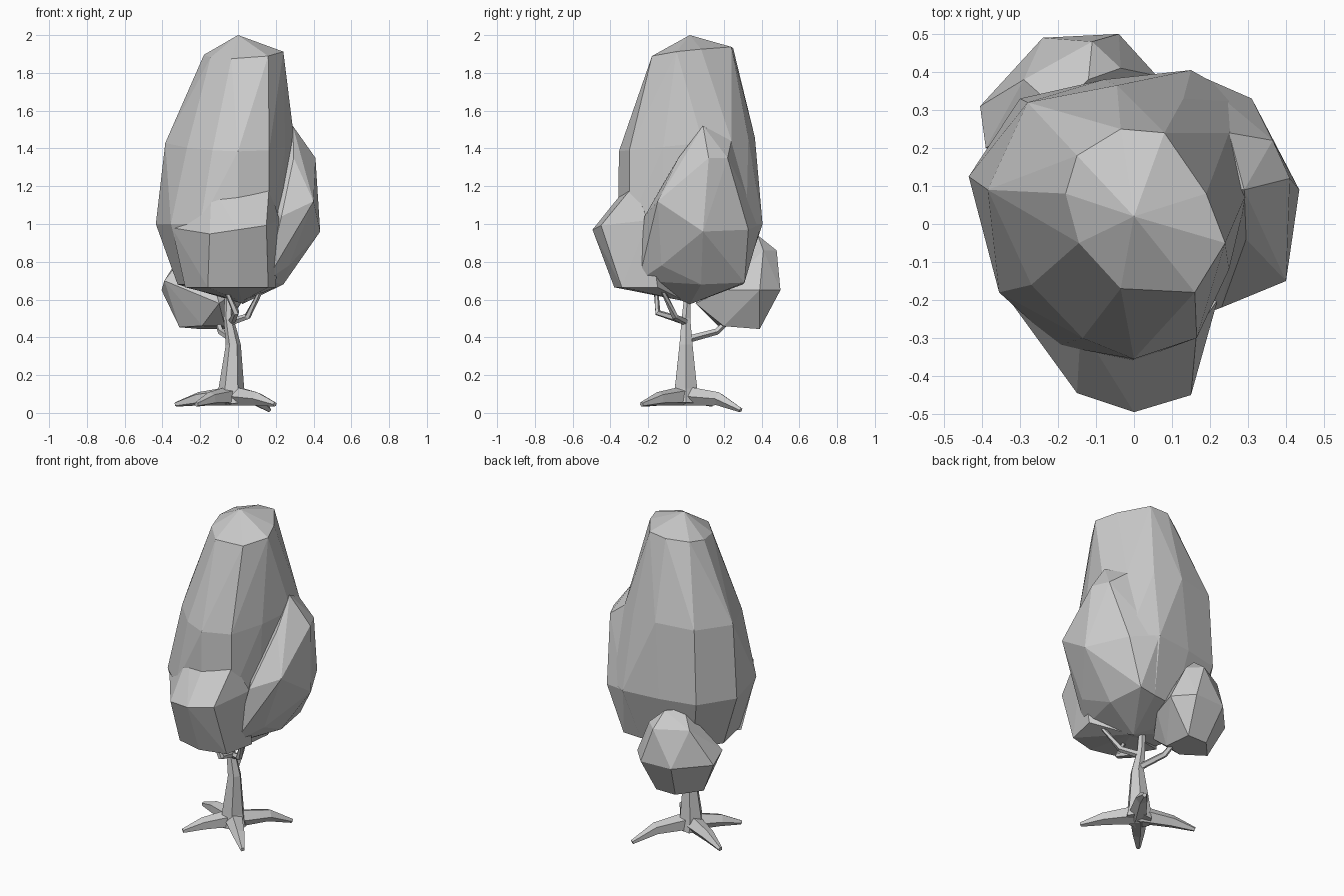
import bpy, bmesh
from mathutils import Vector
from math import cos, sin, tau

cube = bpy.data.objects.get("Cube")
if cube:
    bpy.data.objects.remove(cube, do_unlink=True)

grey = bpy.data.materials.new("plain_grey")
grey.use_nodes = True
grey.diffuse_color = (0.6, 0.6, 0.6, 1)
grey.node_tree.nodes["Principled BSDF"].inputs["Base Color"].default_value = grey.diffuse_color


def finish(name, bm):
    """Turn a bmesh into a flat-shaded object."""
    bmesh.ops.recalc_face_normals(bm, faces=bm.faces)
    mesh = bpy.data.meshes.new(name)
    bm.to_mesh(mesh)
    bm.free()
    mesh.materials.append(grey)
    obj = bpy.data.objects.new(name, mesh)
    bpy.context.collection.objects.link(obj)
    return obj


def level(z, section, slope_x=0.0, slope_y=0.0):
    """Place a flat cross-section at a height, tilted along x and y."""
    return [(x, y, z + slope_x * x + slope_y * y) for x, y in section]


def foliage(name, points):
    """Faceted leaf mass wrapped around its corner points."""
    bm = bmesh.new()
    for p in points:
        bm.verts.new(p)
    result = bmesh.ops.convex_hull(bm, input=bm.verts)
    loose = {v for v in result["geom_interior"] + result["geom_unused"]
             if isinstance(v, bmesh.types.BMVert)}
    bmesh.ops.delete(bm, geom=list(loose), context="VERTS")
    bmesh.ops.dissolve_limit(bm, angle_limit=0.06, verts=bm.verts, edges=bm.edges)
    return finish(name, bm)


def limb(name, path, radii, sides=6):
    """Tapered tube swept along a few points."""
    bm = bmesh.new()
    path = [Vector(p) for p in path]
    rings = []
    for i, (p, r) in enumerate(zip(path, radii)):
        along = (path[min(i + 1, len(path) - 1)] - path[max(i - 1, 0)]).normalized()
        ref = Vector((0, 0, 1)) if abs(along.z) < 0.8 else Vector((0, 1, 0))
        u = along.cross(ref).normalized()
        v = along.cross(u)
        rings.append([bm.verts.new(p + r * (u * cos(tau * k / sides) + v * sin(tau * k / sides)))
                      for k in range(sides)])
    for a, b in zip(rings, rings[1:]):
        for k in range(sides):
            n = (k + 1) % sides
            bm.faces.new((a[k], a[n], b[n], b[k]))
    bm.faces.new(rings[0])
    bm.faces.new(rings[-1])
    return finish(name, bm)


# Main crown: narrow shoulder, long flank, wide belly, tucked underside
shoulder = [(.08, .24), (-.035, .25), (-.15, .18), (-.18, .08), (-.145, -.05),
            (-.035, -.17), (.16, -.18), (.24, -.05), (.19, .08)]
flank = [(.13, .33), (-.045, .365), (-.28, .32), (-.385, .09), (-.27, -.16),
         (-.135, -.3), (0, -.355), (.165, -.3), (.25, -.12), (.3, .09), (.25, .24)]
belly = [(.15, .405), (-.08, .38), (-.3, .33), (-.435, .125), (-.355, -.18),
         (-.2, -.32), (0, -.36), (.165, -.3), (.23, -.12), (.28, .1), (.3, .32)]
underside = [(.1, .3), (-.06, .28), (-.22, .24), (-.32, .09), (-.27, -.14),
             (-.15, -.24), (0, -.27), (.12, -.22), (.13, 0), (.12, .2)]
foliage("main_crown",
        [(0, .02, 2), (.02, .02, .58)]
        + level(1.9, shoulder, slope_x=.08, slope_y=.13)
        + level(1.42, flank, slope_y=.1)
        + level(1.0, belly)
        + level(.68, underside))

# Front leaf mass
foliage("front_foliage",
        [(.02, 0, .59), (-.35, -.17, .98), (.22, -.2, 1.02)]
        + level(1.2, [(-.14, -.27), (0, -.31), (.165, -.28)])
        + level(.97, [(-.15, -.445), (0, -.495), (.15, -.45)], slope_x=.15)
        + level(.665, [(-.28, -.14), (-.16, -.34), (0, -.38), (.16, -.34), (.2, -.15)]))

# Left leaf mass, running down under the crown
foliage("left_foliage",
        [(.29, .09, 1.52), (.25, .24, 1.44), (.02, .02, .575), (.1, .1, 1.3),
         (.4, -.15, 1.12), (.435, .09, .96), (.31, .33, .97), (.15, .4, 1.0),
         (.23, -.22, 1.04), (.15, -.25, .7), (.1, .3, .68)]
        + level(1.35, [(.295, -.04), (.41, .12), (.365, .22)])
        + [(.27, -.13, .78), (.24, .08, .68), (.21, .31, .69)])

# Low back leaf mass
foliage("back_foliage",
        [(-.12, .38, .94), (-.2, .3, .94), (-.34, .25, .77), (-.39, .2, .7),
         (-.1, .05, .58)]
        + level(.86, [(-.11, .48), (-.29, .38), (-.035, .41)])
        + level(.65, [(-.405, .31), (-.24, .49), (-.04, .5), (.06, .39), (0, .2)])
        + level(.475, [(-.31, .27), (-.2, .39), (-.07, .39), (-.07, .2), (-.19, .17)],
                slope_y=-.08))

# Trunk
limb("trunk",
     [(-.03, 0, .05), (-.035, 0, .13), (-.025, 0, .36), (-.05, 0, .5), (-.05, .01, .64)],
     [.08, .068, .04, .026, .02])

# Roots spreading from the trunk foot
feet = {"front_right": (-.22, -.225, .045), "front_left": (.195, -.235, .045),
        "back_left": (.165, .29, .015), "back_right": (-.33, .135, .045)}
for side, tip in feet.items():
    foot, end = Vector((-.03, 0, .09)), Vector(tip)
    middle = foot.lerp(end, .6)
    middle.z = .075
    limb(side + "_root", [foot, middle, end], [.055, .037, .013], sides=5)

# Branches reaching into the leaf masses
branches = {"left_branch": [(-.04, 0, .48), (.05, -.06, .51), (.13, -.13, .66)],
            "front_branch": [(-.03, -.02, .49), (-.01, -.15, .53), (-.07, -.16, .66)],
            "back_branch": [(-.03, .01, .39), (-.09, .16, .43), (-.12, .26, .52)]}
for name, path in branches.items():
    limb(name, path, [.02, .018, .012], sides=5)
